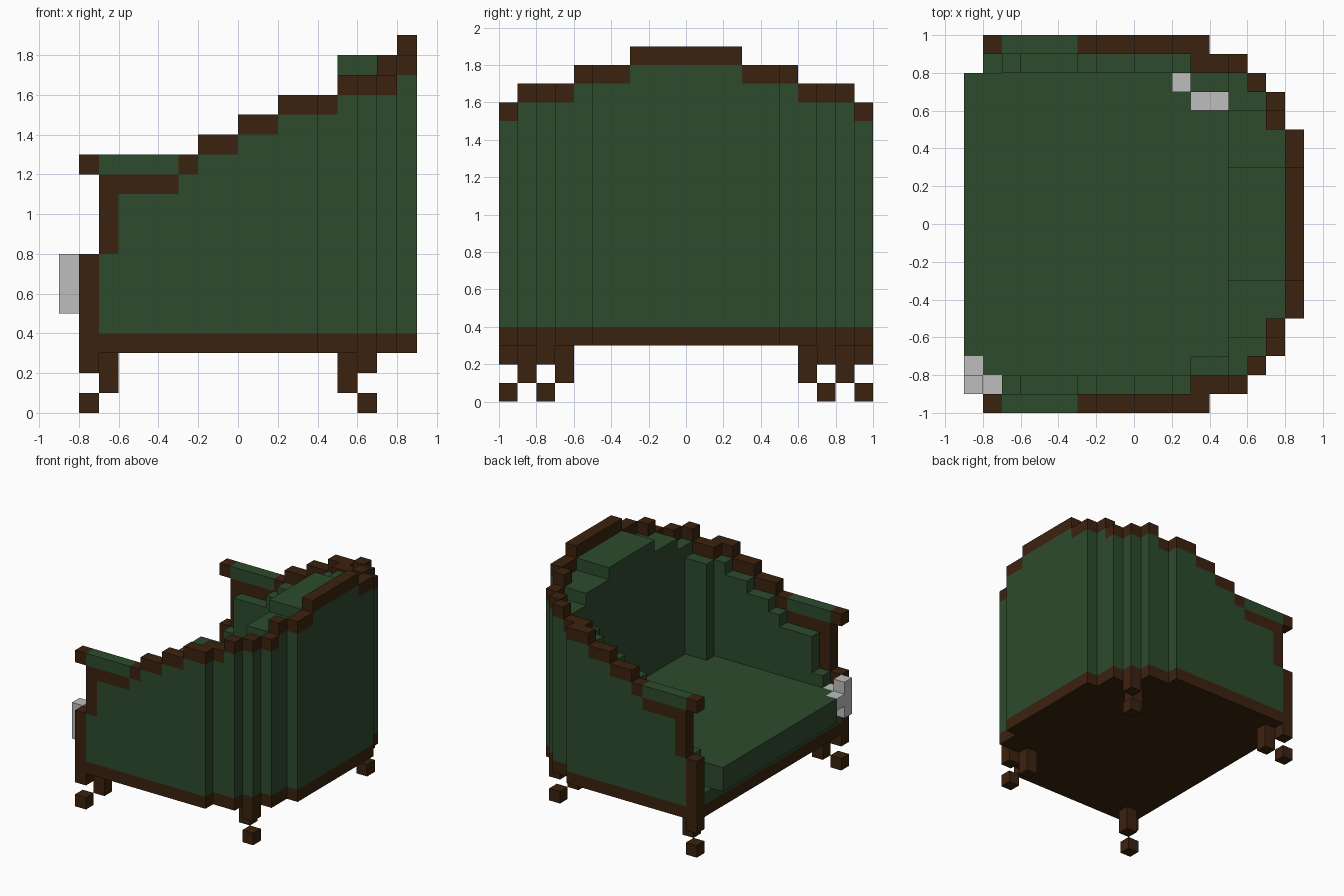
import bpy, bmesh
from mathutils import Vector

if "Cube" in bpy.data.objects:
    bpy.data.objects.remove(bpy.data.objects["Cube"], do_unlink=True)


def material(name, rgb):
    m = bpy.data.materials.new(name)
    m.use_nodes = True
    m.diffuse_color = (*rgb, 1)
    m.node_tree.nodes["Principled BSDF"].inputs["Base Color"].default_value = (*rgb, 1)
    return m


GREEN = material("green fabric", (0.026, 0.069, 0.026))
BROWN = material("dark wood", (0.044, 0.016, 0.0045))
GREY = material("light grey", (0.515, 0.515, 0.515))


def finish(name, bm, mat):
    bmesh.ops.recalc_face_normals(bm, faces=bm.faces)
    me = bpy.data.meshes.new(name)
    bm.to_mesh(me)
    bm.free()
    me.materials.append(mat)
    ob = bpy.data.objects.new(name, me)
    bpy.context.collection.objects.link(ob)
    return ob


def boxes(name, mat, items, mirror=False):
    """Boxes given as x0, x1, y0, y1, z0, z1; optionally repeated across y."""
    bm = bmesh.new()
    if mirror:
        items = items + [(a, b, -d, -c, e, f) for a, b, c, d, e, f in items]
    for x0, x1, y0, y1, z0, z1 in items:
        vs = bmesh.ops.create_cube(bm, size=1)["verts"]
        for v in vs:
            v.co = ((x0 + x1) / 2 + v.co.x * (x1 - x0),
                    (y0 + y1) / 2 + v.co.y * (y1 - y0),
                    (z0 + z1) / 2 + v.co.z * (z1 - z0))
    return finish(name, bm, mat)


def prism(name, mat, points, offset):
    """Closed profile pushed along an offset."""
    bm = bmesh.new()
    face = bm.faces.new([bm.verts.new(p) for p in points])
    res = bmesh.ops.extrude_face_region(bm, geom=[face], use_keep_orig=True)
    moved = [g for g in res["geom"] if isinstance(g, bmesh.types.BMVert)]
    bmesh.ops.translate(bm, verts=moved, vec=Vector(offset))
    return finish(name, bm, mat)


# Stepped corner of the floor plan, from arm to back
corner = [(-.8, 1), (.4, 1), (.4, .9), (.6, .9), (.6, .8), (.7, .8),
          (.7, .7), (.8, .7), (.8, .5), (.9, .5)]
plan = corner + [(x, -y) for x, y in reversed(corner)]
prism("base_frame", BROWN, [(x, y, .3) for x, y in plan], (0, 0, .1))


# Arms: outer panel and inner lining share one stepped profile
def arm_profile(end):
    return [(-.7, .4), (end, .4), (end, 1.5), (.2, 1.5), (.2, 1.4), (0, 1.4),
            (0, 1.3), (-.2, 1.3), (-.2, 1.2), (-.3, 1.2), (-.3, 1.1),
            (-.6, 1.1), (-.6, .8), (-.7, .8)]


for side, s in (("left", 1), ("right", -1)):
    prism("arm_panel_" + side, GREEN,
          [(x, s * .9, z) for x, z in arm_profile(.4)], (0, s * .1, 0))
    prism("arm_lining_" + side, GREEN,
          [(x, s * .8, z) for x, z in arm_profile(.3)], (0, s * .1, 0))

# Wooden trim on the arms, given as x0, x1, z0, z1
trim = [(-.8, -.7, .4, .8), (-.7, -.6, .8, 1.2), (-.6, -.3, 1.1, 1.2),
        (-.8, -.7, 1.2, 1.3), (-.3, -.2, 1.2, 1.3), (-.2, 0, 1.3, 1.4),
        (0, .2, 1.4, 1.5), (.2, .4, 1.5, 1.6)]
boxes("arm_trim", BROWN, [(a, b, .9, 1, c, d) for a, b, c, d in trim], True)
boxes("armrest_pads", GREEN, [(-.7, -.3, .9, 1, 1.2, 1.3)], True)

# Stepped back wall: green columns capped with wood (x0, x1, y0, y1, top)
columns = [(.3, .5, .8, .9, 1.6), (.5, .6, .8, .9, 1.7), (.6, .7, .7, .8, 1.7),
           (.7, .8, .6, .7, 1.7), (.7, .8, .5, .6, 1.8), (.8, .9, .3, .5, 1.8)]
middle = (.8, .9, -.3, .3)
boxes("back_corner_columns", GREEN, [(*c[:4], .4, c[4] - .1) for c in columns], True)
boxes("back_corner_caps", BROWN, [(*c[:4], c[4] - .1, c[4]) for c in columns], True)
boxes("back_panel", GREEN, [(*middle, .4, 1.8)])
boxes("back_top_rail", BROWN, [(*middle, 1.8, 1.9)])

# Padding inside the back
boxes("back_cushion", GREEN, [(.5, .8, -.3, .3, .4, 1.8)])
boxes("back_cushion_sides", GREEN,
      [(.5, .8, .3, .5, .4, 1.7), (.5, .7, .5, .6, .4, 1.7),
       (.5, .7, .6, .7, .4, 1.6), (.5, .6, .7, .8, .4, 1.6),
       (.3, .5, .7, .8, .4, 1.5)], True)

# Seat with one corner left out for the grey patch
prism("seat_cushion", GREEN,
      [(x, y, .5) for x, y in [(-.9, .8), (.5, .8), (.5, -.8), (-.8, -.8),
                               (-.8, -.7), (-.9, -.7)]], (0, 0, .2))
boxes("front_panel", GREEN, [(-.8, -.7, -.9, .9, .4, .5)])

# Grey patches at the front corner and the inner back corner
boxes("front_grey_patch", GREY,
      [(-.9, -.8, -.9, -.8, .5, .8), (-.9, -.8, -.8, -.7, .6, .7),
       (-.8, -.7, -.9, -.8, .5, .7)])
boxes("rear_grey_patch", GREY,
      [(.2, .3, .7, .8, .7, .8), (.3, .5, .6, .7, .7, .8)])

# Zigzag legs: upper block, inner block and foot
boxes("front_legs", BROWN,
      [(-.8, -.7, .9, 1, .2, .3), (-.7, -.6, .8, .9, .1, .3),
       (-.8, -.7, .9, 1, 0, .1)], True)
boxes("back_legs", BROWN,
      [(.6, .7, .7, .8, .2, .3), (.5, .6, .6, .7, .1, .3),
       (.6, .7, .7, .8, 0, .1)], True)
